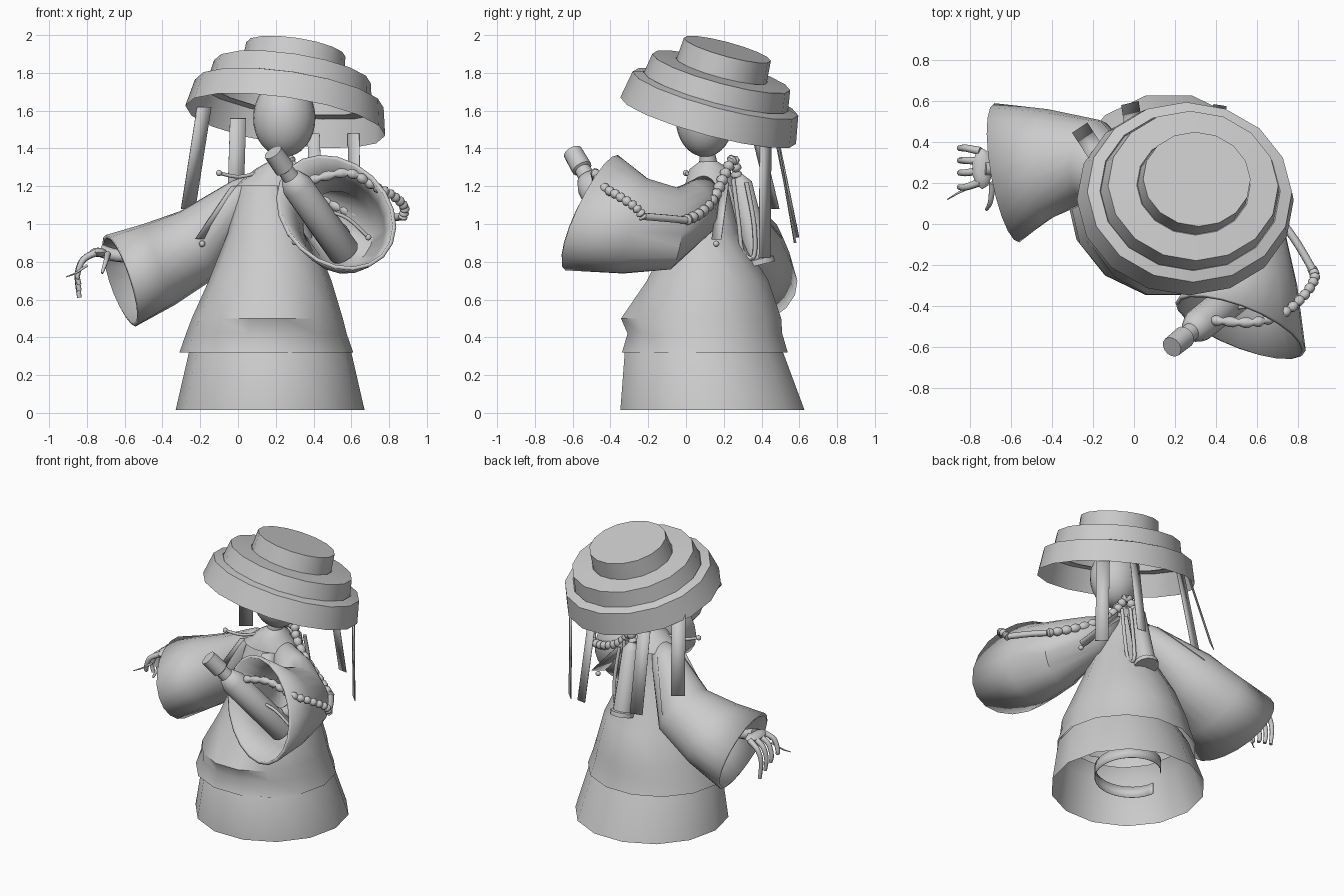
import bpy, bmesh
from math import sin, cos, pi, radians
from mathutils import Vector

cube = bpy.data.objects.get("Cube")
if cube:
    bpy.data.objects.remove(cube)

grey = bpy.data.materials.new("plain_grey")
grey.use_nodes = True
grey.diffuse_color = (0.6, 0.6, 0.6, 1)
grey.node_tree.nodes["Principled BSDF"].inputs["Base Color"].default_value = (0.6, 0.6, 0.6, 1)

parts = []
Z = Vector((0, 0, 1))


def finish(name, bm, thickness=0):
    bmesh.ops.recalc_face_normals(bm, faces=bm.faces)
    mesh = bpy.data.meshes.new(name)
    bm.to_mesh(mesh)
    bm.free()
    mesh.materials.append(grey)
    ob = bpy.data.objects.new(name, mesh)
    bpy.context.collection.objects.link(ob)
    if thickness:
        mod = ob.modifiers.new("thickness", "SOLIDIFY")
        mod.thickness = thickness
    parts.append(ob)


def ring(center, normal, ra, rb, sides, hint=Z):
    """Ellipse across a normal; rb lies along the hint, ra across it."""
    n = Vector(normal).normalized()
    v = Vector(hint)
    v = (v - n * v.dot(n)).normalized()
    u = n.cross(v)
    return [Vector(center) + u * ra * cos(2 * pi * i / sides) + v * rb * sin(2 * pi * i / sides)
            for i in range(sides)]


def loft(name, rings, caps=(False, False), thickness=0):
    bm = bmesh.new()
    rows = [[bm.verts.new(p) for p in r] for r in rings]
    n = len(rows[0])
    for a, b in zip(rows, rows[1:]):
        for i in range(n):
            bm.faces.new((a[i], a[(i + 1) % n], b[(i + 1) % n], b[i]))
    for use, row in zip(caps, (rows[0], rows[-1])):
        if use:
            bm.faces.new(row)
    finish(name, bm, thickness)


def turned(name, start, end, profile, sides=14, hint=Z):
    """Round part along an axis; profile holds (fraction, radius)."""
    a, b = Vector(start), Vector(end)
    loft(name, [ring(a.lerp(b, t), b - a, r, r, sides, hint) for t, r in profile], (True, True))


def curve_points(points, steps):
    p = [Vector(q) for q in points]
    p = [p[0]] + p + [p[-1]]
    out = []
    for a, b, c, d in zip(p, p[1:], p[2:], p[3:]):
        for k in range(steps):
            t = k / steps
            out.append(b + (c - a) * t / 2 + (a * 2 - b * 5 + c * 4 - d) * t * t / 2
                       + (b * 3 - a - c * 3 + d) * t ** 3 / 2)
    return out + [p[-1]]


def tube(name, points, radius, steps=5, ribbed=False, sides=8, tip=1.0):
    path = curve_points(points, steps)
    hint, rings = Vector((0.3, 0.5, 0.8)), []
    for i, p in enumerate(path):
        tangent = (path[min(i + 1, len(path) - 1)] - path[max(i - 1, 0)]).normalized()
        hint = (hint - tangent * hint.dot(tangent)).normalized()
        r = radius * (1 + (tip - 1) * i / (len(path) - 1))
        if ribbed and i % 3 == 0:
            r *= 0.6
        rings.append(ring(p, tangent, r, r, sides, hint))
    loft(name, rings, (True, True))


def strip(name, points, width):
    w = Vector(width) / 2
    bm = bmesh.new()
    rows = [(bm.verts.new(Vector(p) - w), bm.verts.new(Vector(p) + w)) for p in points]
    for a, b in zip(rows, rows[1:]):
        bm.faces.new((a[0], a[1], b[1], b[0]))
    finish(name, bm, thickness=0.004)


def ball(name, center, size, segments=10):
    bm = bmesh.new()
    bmesh.ops.create_uvsphere(bm, u_segments=segments, v_segments=segments * 2 // 3, radius=1)
    for v in bm.verts:
        v.co = Vector(center) + v.co * Vector(size)
    finish(name, bm)


def gown(name, levels):
    """Levels hold x, y, z, x radius, y radius."""
    loft(name, [ring((x, y, z), Z, rx, ry, 14, (0, 1, 0)) for x, y, z, rx, ry in levels])


# Robe: underskirt, overdress and shoulder collar
gown("underskirt", [(.17, .14, 0.015, .5, .5), (.17, .095, .32, .43, .43), (.17, .1, .4, .38, .38)])
gown("overdress", [(.15, .1, .32, .46, .45), (.15, .1, .42, .425, .42), (.155, .08, .5, .4, .435),
                   (.17, .115, .7, .325, .33), (.17, .1, .95, .225, .185), (.16, .115, 1.2, .15, .11),
                   (.18, .125, 1.29, .09, .1), (.2, .12, 1.32, .055, .05)])
gown("collar", [(.17, .13, 1.2, .19, .14), (.19, .125, 1.29, .1, .11), (.21, .12, 1.33, .05, .05)])

# Coiled band inside the skirt
coil = [(.17 + .215 * cos(a), .14 + .215 * sin(a), .09 + .016 * (a - 3.2))
        for a in (radians(180 + 10 * k) for k in range(34))]
strip("coiled_band", coil, (0, 0, .08))

# Head and neck
turned("neck", (.2, .12, 1.28), (.23, .11, 1.42), [(0, .055), (1, .035)], hint=(0, 1, 0))
ball("head", (.245, .1, 1.56), (.165, .155, .205), 24)

# Tilted hat of three stacked tiers, open below
axis = Vector((.15, .27, 1)).normalized()
base = Vector((.25, .117, 1.547))
tiers = [(0, .535), (.15, .505), (.165, .445), (.155, .44), (.27, .42), (.28, .28), (.275, .275), (.395, .265)]
loft("tiered_hat", [ring(base + axis * h, axis, r, r * .9, 16, (0, 1, 0)) for h, r in tiers],
     (False, True))

# Ribbons under the hat brim
ribbons = [((-.18, .34, 1.62), (-.265, .47, 1.08), (.075, .05, 0)),
           ((0, .46, 1.56), (-.02, .59, .93), (.085, .02, 0)),
           ((.4, .48, 1.48), (.42, .58, .9), (.065, -.01, 0)),
           ((.61, .42, 1.48), (.62, .415, .82), (.06, -.06, 0))]
for i, (top, low, width) in enumerate(ribbons):
    strip("hat_ribbon_%d" % (i + 1), (top, low), width)

# Flared sleeves: centre, direction, across radius, upright radius, lean of the upright
right_sleeve = [((.12, .14, 1.24), (-.8, .2, -.6), .05, .04, 0), ((.03, .18, 1.15), (-.8, .2, -.6), .11, .1, 0),
                ((-.2, .31, .9), (-.9, .15, -.6), .2, .2, 0), ((-.42, .29, .785), (-1, 0, -.4), .27, .23, 0),
                ((-.62, .25, .70), (-1, -.18, -.33), .345, .255, 0)]
left_sleeve = [((.22, .13, 1.22), (.8, -.3, -.6), .06, .06, 0), ((.4, .06, 1.08), (.8, -.7, -.4), .13, .15, 0),
               ((.53, -.07, .975), (.25, -1, .1), .21, .22, -.2), ((.55, -.27, .99), (-.1, -1, .25), .24, .27, -.6),
               ((.52, -.5, 1.06), (-.25, -.91, .34), .275, .38, -1)]
for name, rows in (("right_sleeve", right_sleeve), ("left_sleeve", left_sleeve)):
    loft(name, [ring(c, n, ra, rb, 20, (lean, 0, 1)) for c, n, ra, rb, lean in rows], thickness=0.02)

# Right hand with drooping fingers
tube("right_forearm", [(-.3, .3, .86), (-.6, .27, .83), (-.73, .27, .86)], .035)
ball("right_palm", (-.74, .27, .85), (.05, .1, .025))
for i, y in enumerate((.37, .31, .25, .18)):
    tube("right_finger_%d" % (i + 1),
         [(-.75, y * .8 + .06, .85), (-.82, y, .81), (-.85, y, .73), (-.84, y, .61 + .035 * i)], .02, tip=.6)
tube("right_thumb", [(-.69, .2, .84), (-.7, .11, .8), (-.72, .07, .74)], .018, tip=.4)
tube("right_claw", [(-.8, .18, .78), (-.86, .15, .74), (-.91, .12, .72)], .008, tip=.3)

# Canister held out of the left sleeve
turned("hand_canister", (.185, -.6, 1.38), (.57, -.29, .84),
       [(0, .052), (.16, .055), (.17, .042), (.24, .045), (.25, .058), (.33, .082), (.98, .085), (1, .075)])
tube("left_forearm", [(.5, -.02, .98), (.55, -.2, .95), (.5, -.33, .94)], .045)
ball("left_hand", (.5, -.32, .95), (.08, .07, .06))
tube("canister_pipe", [(.47, -.41, 1.07), (.58, -.4, 1.03), (.69, -.38, .93)], .01)

# Breathing tank on the back with a carrying loop
turned("back_tank", (.225, .28, 1.26), (.225, .395, .785),
       [(0, .02), (.04, .035), (.1, .06), (.93, .065), (.94, .08), (1, .08)], hint=(0, 1, 0))
tube("tank_loop", [(.31, .25, 1.24), (.31, .28, 1.0), (.3, .3, .85), (.3, .36, .83),
                   (.31, .36, 1.0), (.3, .32, 1.22)], .012)

# Ribbed hose joined by a straight pipe
tube("front_hose", [(.38, -.47, 1.23), (.58, -.48, 1.27), (.72, -.44, 1.2), (.82, -.36, 1.15),
                    (.88, -.27, 1.09), (.87, -.22, 1.03)], .026, 9, True)
tube("hose_pipe", [(.87, -.22, 1.04), (.8, -.1, 1.03), (.73, .0, 1.02)], .02)
tube("rear_hose", [(.73, .0, 1.02), (.6, .08, 1.06), (.44, .15, 1.14), (.32, .2, 1.25),
                   (.27, .25, 1.34), (.225, .27, 1.25)], .03, 9, True)

# Sashes from the shoulders, with beads
sashes = [((-.0, .1, 1.2), (-.19, .1, .92)), ((.0, .25, 1.2), (-.2, .48, .93)),
          ((.3, .2, 1.22), (.58, .16, .92)), ((.24, .0, 1.2), (.3, -.12, .93))]
for i, (top, low) in enumerate(sashes):
    strip("shoulder_sash_%d" % (i + 1), (top, low), (.07, .05, 0))
    ball("sash_bead_%d" % (i + 1), Vector(low) - Z * .025, (.017, .017, .017))
for i, tip in enumerate(((-.1, .0, 1.27), (.24, .24, 1.35), (.47, -.41, 1.07), (.69, -.38, .93))):
    ball("small_bead_%d" % (i + 1), tip, (.017, .017, .017))
tube("collar_pin", [(.1, .08, 1.27), (0, .04, 1.25), (-.1, .0, 1.27)], .01)

# Smooth shading that keeps the edges
bpy.ops.object.select_all(action="DESELECT")
for ob in parts:
    ob.select_set(True)
bpy.context.view_layer.objects.active = parts[0]
bpy.ops.object.shade_smooth_by_angle(angle=0.8)
